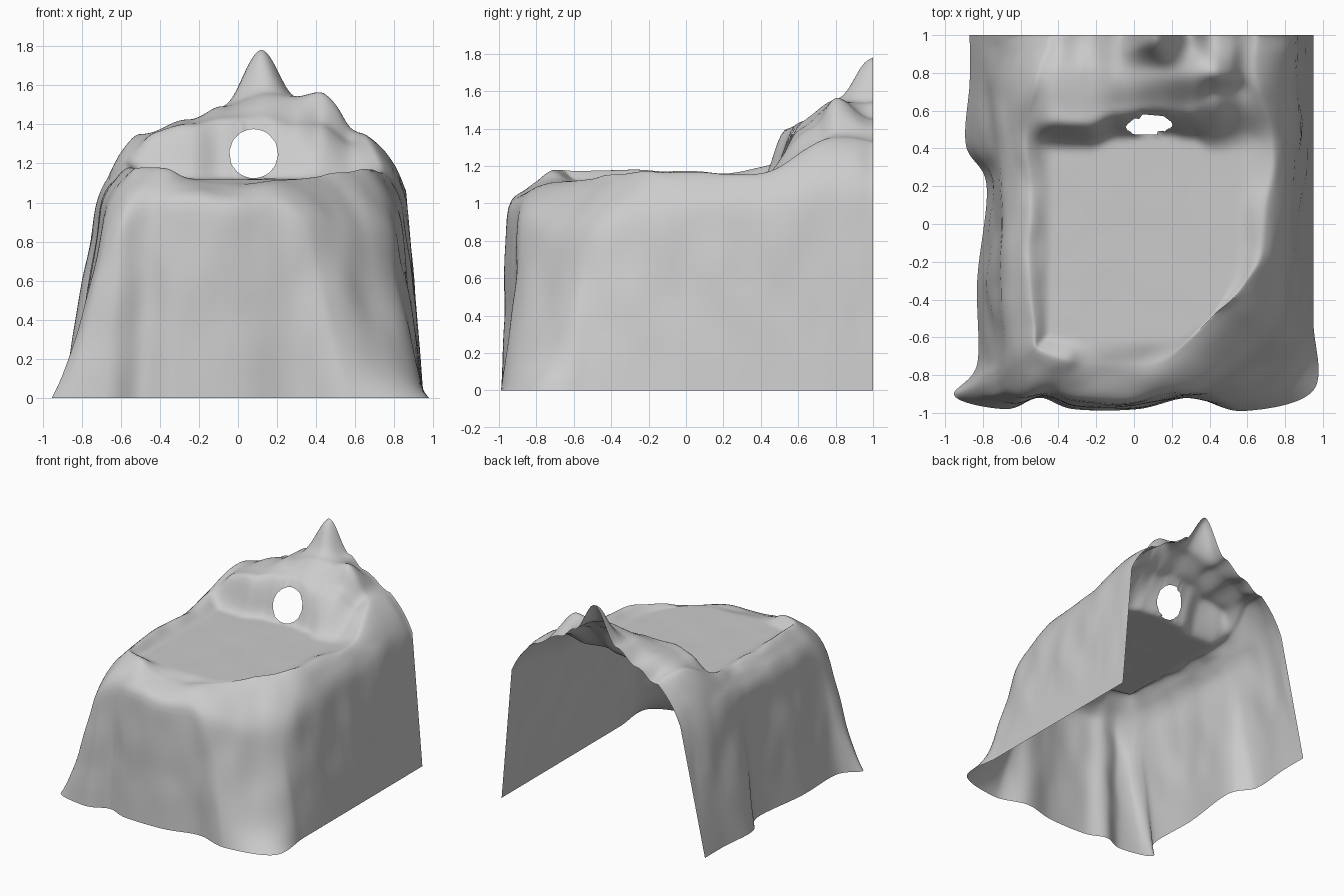
import bpy, bmesh, math
from mathutils import Vector, noise

if "Cube" in bpy.data.objects:
    bpy.data.objects.remove(bpy.data.objects["Cube"])

N = 18  # samples per station segment

# wall stations: base x,y | shoulder x,y,z | rim x,y,z  (right back -> front -> left back)
RIGHT = [(.95, 1, .86, 1, 1.06, .66, 1, 1.33),
         (.95, .75, .86, .75, 1.06, .66, .76, 1.35),
         (.95, .45, .86, .45, .97, .74, .45, 1.18),
         (.95, .1, .84, .1, .95, .71, .1, 1.17),
         (.95, -.2, .82, -.22, .9, .69, -.16, 1.17),
         (.95, -.52, .78, -.48, .85, .58, -.33, 1.16)]
FRONT = [(.95, -.88, .62, -.68, .85, .44, -.46, 1.14),
         (.58, -.99, .38, -.86, .93, .30, -.61, 1.12),
         (.30, -.92, .20, -.90, .98, .16, -.73, 1.11),
         (.02, -.98, .00, -.95, .99, .00, -.75, 1.09),
         (-.32, -.98, -.30, -.94, 1.02, -.25, -.75, 1.12),
         (-.50, -.92, -.45, -.90, .98, -.36, -.73, 1.17),
         (-.68, -.98, -.60, -.92, .92, -.45, -.70, 1.18)]
LEFT = [(-.95, -.91, -.69, -.84, .85, -.52, -.65, 1.18),
        (-.83, -.74, -.68, -.66, .95, -.54, -.52, 1.18),
        (-.83, -.3, -.71, -.3, .98, -.56, -.3, 1.18),
        (-.78, .2, -.70, .2, 1.0, -.56, .15, 1.17),
        (-.89, .42, -.73, .42, .98, -.58, .44, 1.20),
        (-.87, .75, -.71, .75, .98, -.53, .75, 1.35),
        (-.87, 1, -.65, 1, 1.0, -.45, 1, 1.29)]
# back ridge: x, foot y, brow y, brow z, z at y=.8, z at y=1
RIDGE = [(-.65, .42, .56, 1.28, 1.25, 1.15), (-.45, .40, .54, 1.36, 1.36, 1.29),
         (-.25, .40, .54, 1.41, 1.42, 1.38), (-.08, .46, .58, 1.43, 1.50, 1.49),
         (.12, .49, .60, 1.43, 1.56, 1.78), (.30, .45, .61, 1.40, 1.54, 1.54),
         (.42, .38, .68, 1.40, 1.57, 1.45), (.60, .40, .70, 1.31, 1.41, 1.38),
         (.80, .45, .70, 1.2, 1.22, 1.16)]
FLOOR = 1.12


def smooth(t):
    t = min(1, max(0, t))
    return t * t * (3 - 2 * t)


def catmull(pts, n):
    out = []
    for i in range(len(pts) - 1):
        a, b, c, d = (pts[min(max(k, 0), len(pts) - 1)] for k in (i - 1, i, i + 1, i + 2))
        for s in range(n):
            t = s / n
            out.append([q + .5 * t * (r - p + t * (2 * p - 5 * q + 4 * r - w + t * (3 * (q - r) + w - p)))
                        for p, q, r, w in zip(a, b, c, d)])
    return out + [list(pts[-1])]


def ridge_height(x, y):
    x = min(max(x, RIDGE[0][0]), RIDGE[-1][0] - 1e-4)
    k = max(i for i in range(len(RIDGE) - 1) if RIDGE[i][0] <= x)
    a, b = RIDGE[k], RIDGE[k + 1]
    t = smooth((x - a[0]) / (b[0] - a[0]))
    _, foot, brow, zb, zm, zk = [p + (q - p) * t for p, q in zip(a, b)]
    if y < brow:
        return FLOOR + (zb - FLOOR) * smooth((y - foot) / (brow - foot))
    if y < .8:
        return zb + (zm - zb) * smooth((y - brow) / (.8 - brow))
    return zm + (zk - zm) * smooth((y - .8) / .2)


bm = bmesh.new()


def sheet(rows):
    vs = [[bm.verts.new(p) for p in r] for r in rows]
    for r0, r1 in zip(vs, vs[1:]):
        for j in range(len(r0) - 1):
            bm.faces.new((r0[j], r0[j + 1], r1[j + 1], r1[j]))


# cliff walls: each station profile runs base -> shoulder -> rim
ring = catmull(RIGHT + FRONT + LEFT, N)
walls, rim = [], []
for bx, by, sx, sy, sz, rx, ry, rz in ring:
    power = 1 / (1 + 6 * max(0, math.hypot(sx - bx, sy - by) - .22))
    col = []
    for k in range(16):
        t = k / 16
        f = t ** power
        col.append(Vector((bx + (sx - bx) * f, by + (sy - by) * f, sz * t)))
    sh, top = Vector((sx, sy, sz)), Vector((rx, ry, rz))
    ctrl = (sh + top) / 2 + Vector((sx - rx, sy - ry, .12)) * .18
    for k in range(9):
        t = k / 8
        col.append(sh * (1 - t) ** 2 + ctrl * 2 * t * (1 - t) + top * t * t)
    walls.append(col)
    rim.append(top)
sheet(walls)

# plateau and back ridge: sheet stretched between the rims
nr, nf = len(RIGHT) * N, len(FRONT) * N
right = rim[:nr + 1][::-1]
front = rim[nr:nr + nf + 1]
left = rim[nr + nf:]
back = [right[-1].lerp(left[-1], i / nf) for i in range(nf + 1)]
rows = []
for j in range(nr + 1):
    v, row = j / nr, []
    for i in range(nf + 1):
        u = i / nf
        p = (right[j].lerp(left[j], u) + front[i].lerp(back[i], v)
             - front[0].lerp(front[-1], u).lerp(back[0].lerp(back[-1], u), v))
        d = min(u, 1 - u, v * .9) / .13
        edge = p.z
        if d < 1:
            edge = right[j].z if u <= min(1 - u, v * .9) else (left[j].z if 1 - u <= v * .9 else front[i].z)
        h = ridge_height(p.x, p.y)
        p.z = edge + (h - edge) * smooth(d)
        row.append(p)
    rows.append(row)
sheet(rows)
bmesh.ops.remove_doubles(bm, verts=bm.verts, dist=1e-4)

# soften, then add slight rocky unevenness
inner = [v for v in bm.verts if not v.is_boundary]
for _ in range(5):
    bmesh.ops.smooth_vert(bm, verts=inner, factor=.5, use_axis_x=True, use_axis_y=True, use_axis_z=True)
for v in inner:
    lift = smooth(abs(v.co.z - FLOOR) / .04) * .6 + .1
    v.co += noise.noise_vector(v.co * Vector((5, 5, 3))) * .022 * lift * smooth(v.co.z / .5) * smooth((1 - v.co.y) / .1)

# window through the ridge
CX, CZ, RX, RZ = .08, 1.25, .125, .125


def hole_r(co):
    return math.hypot((co.x - CX) / RX, (co.z - CZ) / RZ)


gone = [f for f in bm.faces if .42 < f.calc_center_median().y < .72 and hole_r(f.calc_center_median()) < 1]
bmesh.ops.delete(bm, geom=gone, context='FACES')
for v in bm.verts:
    if v.is_boundary and .4 < v.co.y < .75 and hole_r(v.co) < 1.3 and abs(v.co.x) < .5:
        r = hole_r(v.co)
        v.co.x = CX + (v.co.x - CX) / r
        v.co.z = CZ + (v.co.z - CZ) / r

bmesh.ops.recalc_face_normals(bm, faces=bm.faces)
if sum(f.normal.z * f.calc_area() for f in bm.faces) < 0:
    bmesh.ops.reverse_faces(bm, faces=bm.faces)
for f in bm.faces:
    f.smooth = True
mesh = bpy.data.meshes.new("rocky_cliff")
bm.to_mesh(mesh)
bm.free()
cliff = bpy.data.objects.new("rocky_cliff", mesh)
bpy.context.collection.objects.link(cliff)
